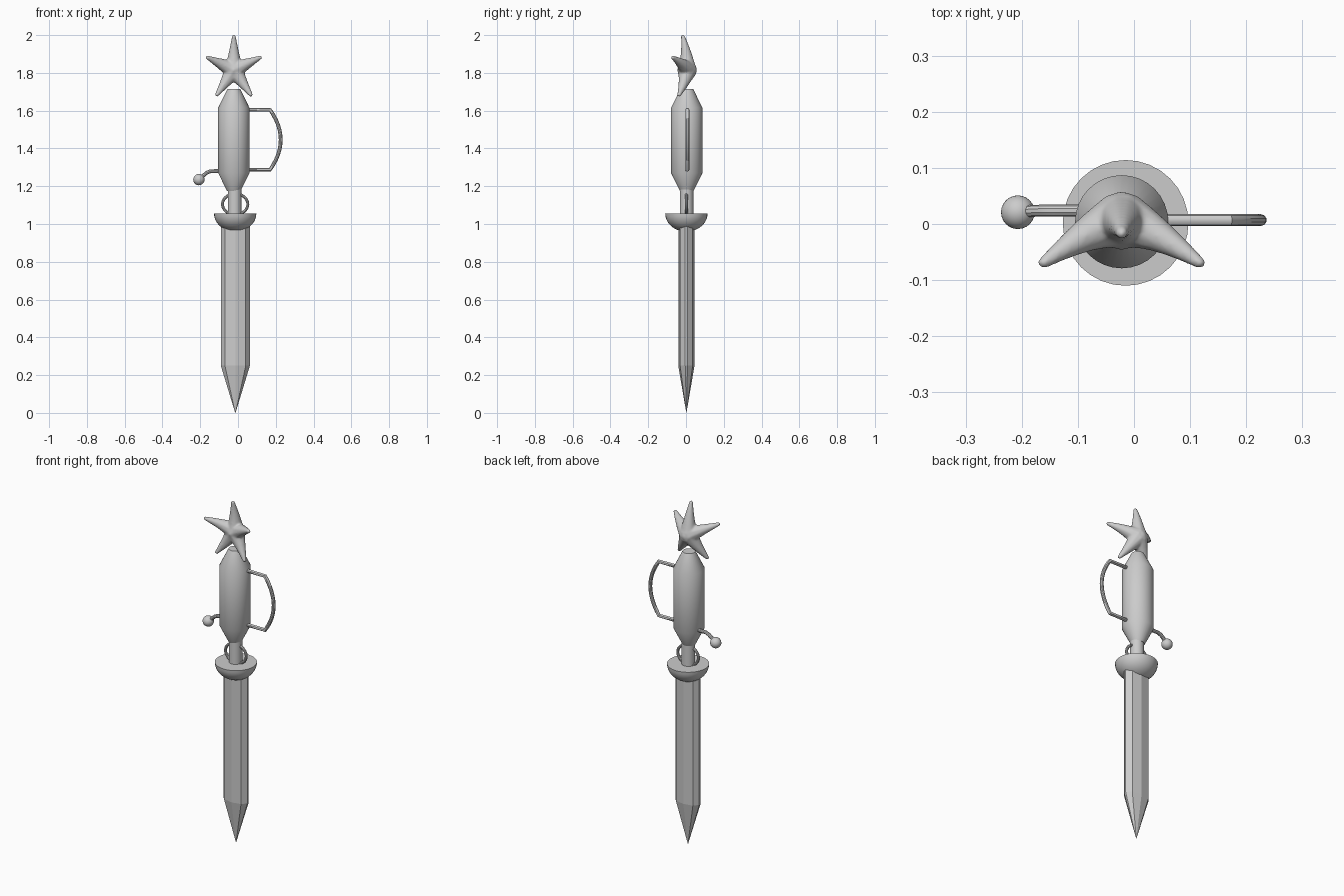
import bpy, bmesh, math
from mathutils import Vector

cube = bpy.data.objects.get("Cube")
if cube:
    bpy.data.objects.remove(cube, do_unlink=True)

grey = bpy.data.materials.new("light grey")
grey.use_nodes = True
grey.diffuse_color = (0.6, 0.6, 0.6, 1)
grey.node_tree.nodes["Principled BSDF"].inputs["Base Color"].default_value = (0.6, 0.6, 0.6, 1)


def finish(name, bm, smooth=35):
    """Turn a bmesh into a named grey object."""
    bmesh.ops.recalc_face_normals(bm, faces=bm.faces)
    mesh = bpy.data.meshes.new(name)
    bm.to_mesh(mesh)
    bm.free()
    ob = bpy.data.objects.new(name, mesh)
    bpy.context.collection.objects.link(ob)
    mesh.materials.append(grey)
    select(ob)
    if smooth:
        bpy.ops.object.shade_smooth_by_angle(angle=math.radians(smooth))
    return ob


def select(ob):
    bpy.ops.object.select_all(action='DESELECT')
    ob.select_set(True)
    bpy.context.view_layer.objects.active = ob


def loft(name, rings, smooth=35):
    """Skin a list of point rings and cap both ends."""
    bm = bmesh.new()
    loops = [[bm.verts.new(p) for p in ring] for ring in rings]
    n = len(loops[0])
    for a, b in zip(loops, loops[1:]):
        for i in range(n):
            j = (i + 1) % n
            bm.faces.new((a[i], a[j], b[j], b[i]))
    bm.faces.new(loops[0])
    bm.faces.new(loops[-1])
    bmesh.ops.remove_doubles(bm, verts=bm.verts, dist=0.00005)
    return finish(name, bm, smooth)


def lathe(name, centre, profile, sides=32):
    turn = [2 * math.pi * i / sides for i in range(sides)]
    return loft(name, [[(centre[0] + r * math.cos(a), centre[1] + r * math.sin(a), z)
                        for a in turn] for r, z in profile])


def tube(name, points, radius, cyclic=False):
    curve = bpy.data.curves.new(name, 'CURVE')
    curve.dimensions = '3D'
    curve.bevel_depth = radius
    curve.bevel_resolution = 3
    curve.use_fill_caps = True
    spline = curve.splines.new('POLY')
    spline.points.add(len(points) - 1)
    for sp, p in zip(spline.points, points):
        sp.co = (*p, 1)
    spline.use_cyclic_u = cyclic
    curve.materials.append(grey)
    ob = bpy.data.objects.new(name, curve)
    bpy.context.collection.objects.link(ob)
    select(ob)
    bpy.ops.object.convert(target='MESH')
    bpy.ops.object.shade_smooth_by_angle(angle=math.radians(35))


# Blade: ten-sided section with a taper to the point
quarter = [(0.077, 0.006), (0.055, 0.033), (0, 0.043)]
half = quarter + [(-x, y) for x, y in quarter[1::-1]]
section = half + [(x, -y) for x, y in half[::-1] if True]
blade_rings = [[(-0.014 + x * s, 0.002 + y * s, z) for x, y in section]
               for s, z in ((0.01, 0.0), (1, 0.25), (1, 1.0))]
loft("blade", blade_rings, smooth=0)

# Bowl guard: flat-topped half dome
dome = [math.pi / 2 * i / 10 for i in range(11)]
lathe("guard_bowl", (-0.015, 0.002),
      [(max(0.112 * math.sin(a), 0.001), 1.055 - 0.095 * math.cos(a)) for a in dome])

# Grip neck and barrel-shaped body
lathe("grip_neck", (-0.018, 0.003), [(0.036, 1.04), (0.036, 1.19)], 24)
lathe("body", (-0.022, 0.004),
      [(0.036, 1.175), (0.083, 1.27), (0.083, 1.615), (0.034, 1.715)])

# Ring around the neck
steps = [2 * math.pi * i / 40 for i in range(40)]
tube("neck_ring", [(-0.015 + 0.067 * math.cos(a), 0.002, 1.105 + 0.055 * math.sin(a))
                   for a in steps], 0.008, True)

# Bowed side handle
bow = []
for i in range(13):
    t = i / 6 - 1
    bow.append((0.17 + 0.056 * (1 - t * t), 0.007, 1.446 - 0.158 * t))
tube("side_handle", [(0.03, 0.007, 1.605)] + bow + [(0.03, 0.007, 1.288)], 0.0105)

# Bent lever with a ball end
tube("lever", [(-0.07, 0.024, 1.28), (-0.145, 0.024, 1.28), (-0.165, 0.024, 1.272),
               (-0.205, 0.022, 1.238)], 0.0105)
bm = bmesh.new()
bmesh.ops.create_uvsphere(bm, u_segments=24, v_segments=16, radius=0.03)
bmesh.ops.translate(bm, verts=bm.verts, vec=(-0.207, 0.021, 1.235))
finish("lever_ball", bm)

# Star: five tapering arms curving forward, fused into one soft surface
bm = bmesh.new()
core = Vector((-0.022, 0.006, 1.815))
arms = [(0, 0.176, -0.022, 2), (0.143, 0.066, -0.075, 1.35), (-0.143, 0.066, -0.075, 1.35),
        (0.092, -0.13, -0.042, 1.3), (-0.092, -0.13, -0.042, 1.3)]
for dx, dz, bend, power in arms:
    for i in range(25):
        u = i / 24
        ball = bmesh.ops.create_icosphere(bm, subdivisions=2, radius=0.053 - 0.042 * u ** 0.8)
        spot = core + Vector((dx * u * 0.97, bend * u ** power, dz * u))
        bmesh.ops.translate(bm, verts=ball["verts"], vec=spot)
star = finish("star", bm)
remesh = star.modifiers.new("fuse", 'REMESH')
remesh.mode = 'VOXEL'
remesh.voxel_size = 0.005
remesh.use_smooth_shade = True
soften = star.modifiers.new("soften", 'SMOOTH')
soften.factor = 0.5
soften.iterations = 6
for name in ("fuse", "soften"):
    bpy.ops.object.modifier_apply(modifier=name)
